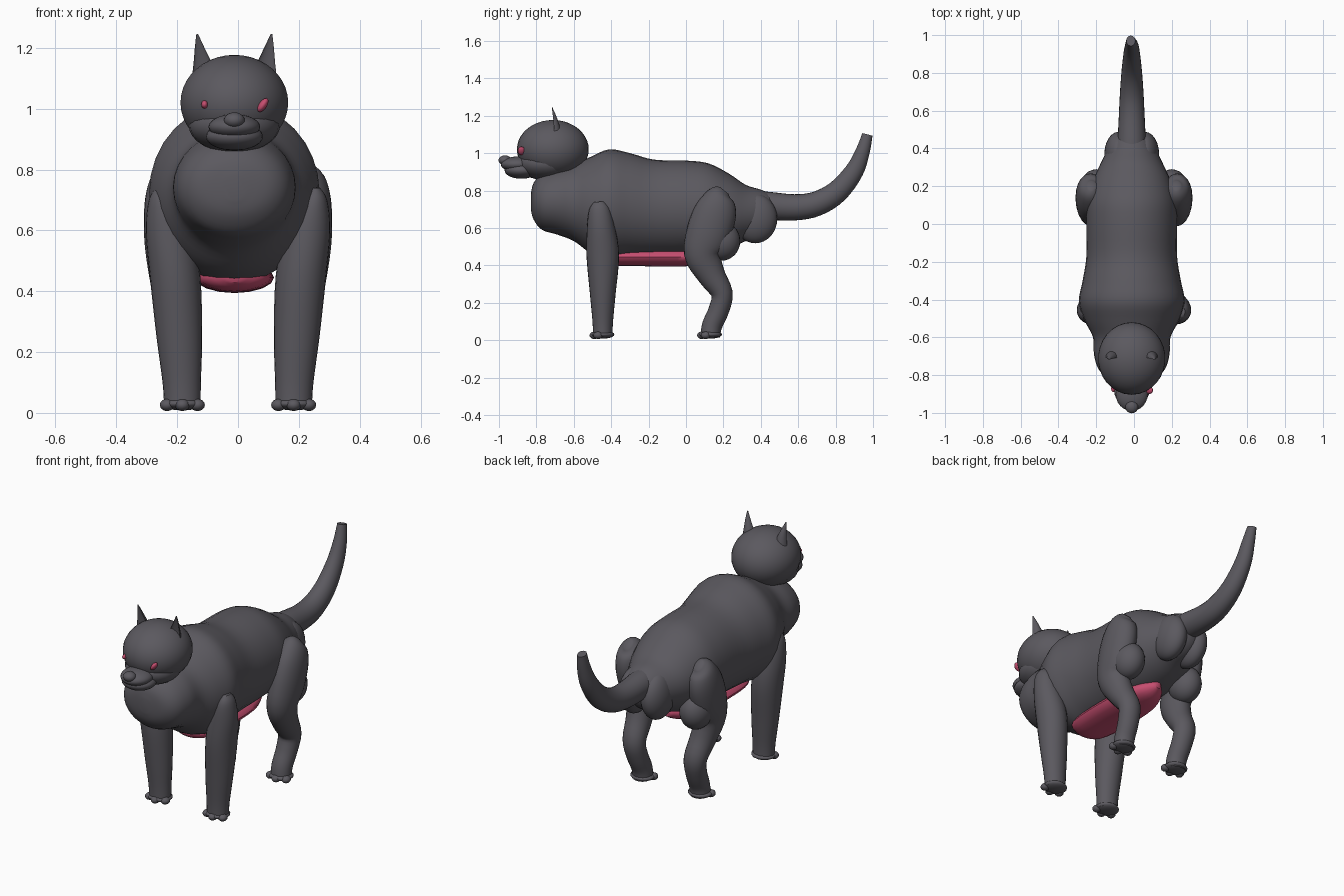
import bpy, bmesh, math
from mathutils import Vector

cube = bpy.data.objects.get("Cube")
if cube:
    bpy.data.objects.remove(cube, do_unlink=True)


def material(name, rgb):
    m = bpy.data.materials.new(name)
    m.use_nodes = True
    m.diffuse_color = (*rgb, 1)
    m.node_tree.nodes["Principled BSDF"].inputs["Base Color"].default_value = (*rgb, 1)
    return m


FUR = material("dark grey fur", (0.105, 0.1, 0.115))
PINK = material("rose pink", (0.56, 0.075, 0.16))
MID = -0.012  # the body sits slightly off the centre line


def finish(bm, name, mat):
    bmesh.ops.recalc_face_normals(bm, faces=bm.faces)
    me = bpy.data.meshes.new(name)
    bm.to_mesh(me)
    bm.free()
    me.materials.append(mat)
    ob = bpy.data.objects.new(name, me)
    bpy.context.collection.objects.link(ob)
    bpy.ops.object.select_all(action='DESELECT')
    ob.select_set(True)
    bpy.context.view_layer.objects.active = ob
    bpy.ops.object.shade_smooth_by_angle(angle=math.radians(50))
    return ob


def smooth_rows(rows, steps):
    """Catmull-Rom interpolation through rows of numbers."""
    out = []
    last = len(rows) - 1
    for i in range(last):
        a, b, c, d = rows[max(i - 1, 0)], rows[i], rows[i + 1], rows[min(i + 2, last)]
        for k in range(steps):
            t = k / steps
            out.append([q + 0.5 * t * (r - p + t * (2 * p - 5 * q + 4 * r - s + t * (3 * (q - r) + s - p)))
                        for p, q, r, s in zip(a, b, c, d)])
    return out + [list(rows[-1])]


def loft(name, mat, rows, upright=False, sides=24, steps=4, dent=1.0):
    """Skin ellipses along a path; rows are x, y, z, half width, half depth."""
    rows = smooth_rows(rows, steps)
    bm = bmesh.new()
    rings = []
    for i, (x, y, z, rx, rv) in enumerate(rows):
        lo, hi = rows[max(i - 1, 0)], rows[min(i + 1, len(rows) - 1)]
        tangent = Vector((0, hi[1] - lo[1], hi[2] - lo[2])).normalized()
        v = Vector((0, 0, 1)) if upright else tangent.cross(Vector((1, 0, 0)))
        ring = []
        for k in range(sides):
            a = 2 * math.pi * k / sides
            s = math.sin(a)
            offset = v * rv * (s * dent if s < 0 else s)
            ring.append(bm.verts.new(Vector((x + rx * math.cos(a), y, z)) + offset))
        rings.append(ring)
    for r, q in zip(rings, rings[1:]):
        for k in range(sides):
            n = (k + 1) % sides
            bm.faces.new((r[k], r[n], q[n], q[k]))
    bm.faces.new(rings[0])
    bm.faces.new(rings[-1])
    return finish(bm, name, mat)


def ball(name, mat, centre, radii, tilt=0, detail=16):
    bm = bmesh.new()
    bmesh.ops.create_uvsphere(bm, u_segments=detail * 3 // 2, v_segments=detail, radius=1)
    ob = finish(bm, name, mat)
    ob.location, ob.scale, ob.rotation_euler = centre, radii, (0, tilt, 0)
    return ob


# Torso from chest to rump: y, bottom, top, half width
torso = [(-0.83, 0.70, 0.78, 0.03), (-0.815, 0.645, 0.84, 0.12), (-0.77, 0.59, 0.89, 0.175),
         (-0.69, 0.565, 0.92, 0.2), (-0.6, 0.53, 0.94, 0.205), (-0.51, 0.465, 0.98, 0.25),
         (-0.41, 0.43, 1.02, 0.28), (-0.3, 0.44, 1.0, 0.26), (-0.17, 0.445, 0.965, 0.24),
         (0.0, 0.45, 0.96, 0.24), (0.12, 0.46, 0.945, 0.235), (0.23, 0.49, 0.89, 0.205),
         (0.32, 0.53, 0.83, 0.165), (0.4, 0.56, 0.805, 0.125), (0.45, 0.6, 0.78, 0.09),
         (0.475, 0.65, 0.75, 0.04)]
loft("torso", FUR, [(MID, y, (lo + hi) / 2, w, (hi - lo) / 2) for y, lo, hi, w in torso],
     upright=True, sides=32)

# Belly patch with a flat underside
loft("belly_patch", PINK, [(MID, -0.46, 0.45, 0.03, 0.02), (MID, -0.4, 0.445, 0.11, 0.045),
                           (MID, -0.2, 0.445, 0.13, 0.05), (MID, 0.0, 0.445, 0.12, 0.05),
                           (MID, 0.12, 0.45, 0.08, 0.045), (MID, 0.19, 0.46, 0.02, 0.02)],
     upright=True, sides=16)

# Tail
loft("tail", FUR, [(MID, 0.3, 0.73, 0.075, 0.07), (MID, 0.42, 0.72, 0.075, 0.075),
                   (MID, 0.58, 0.71, 0.068, 0.07), (MID, 0.7, 0.73, 0.062, 0.066),
                   (MID, 0.81, 0.795, 0.054, 0.06), (MID, 0.9, 0.905, 0.044, 0.05),
                   (MID, 0.945, 1.01, 0.035, 0.038), (MID - 0.005, 0.97, 1.1, 0.024, 0.028)])

# Head and muzzle
ball("head", FUR, (MID, -0.712, 1.02), (0.178, 0.192, 0.157), detail=20)
ball("cheeks", FUR, (MID, -0.75, 0.945), (0.15, 0.15, 0.09))
ball("lower_jaw", FUR, (MID, -0.88, 0.908), (0.094, 0.09, 0.045))
ball("upper_muzzle", FUR, (MID, -0.9, 0.94), (0.085, 0.09, 0.042))
ball("nose", FUR, (MID, -0.968, 0.962), (0.034, 0.034, 0.026))

# Eyes, the left one larger and slanted
ball("right_eye", PINK, (-0.11, -0.872, 1.014), (0.011, 0.018, 0.013), detail=10)
ball("left_eye", PINK, (0.082, -0.88, 1.012), (0.013, 0.02, 0.026), tilt=0.6, detail=10)


def foot(label, x, y):
    ball(label + "_paw", FUR, (x, y, 0.03), (0.068, 0.062, 0.022), detail=10)
    for i, dx in enumerate((-0.05, 0, 0.05)):
        ball(f"{label}_toe_{i + 1}", FUR, (x + dx, y - 0.045 + abs(dx) * 0.4, 0.026),
             (0.024, 0.026, 0.02), detail=8)


for side, s in (("right", -1), ("left", 1)):
    # Ears, hollow at the front and leaning outwards
    loft(side + "_ear", FUR, [(MID + s * 0.098, -0.705, 1.1, 0.042, 0.04),
                              (MID + s * 0.104, -0.707, 1.15, 0.03, 0.03),
                              (MID + s * 0.114, -0.712, 1.2, 0.016, 0.017),
                              (MID + s * 0.122, -0.718, 1.245, 0.003, 0.003)],
         sides=16, steps=2, dent=-0.35)

    # Front leg
    loft(side + "_front_leg", FUR, [(s * 0.255, -0.465, 0.74, 0.015, 0.025),
                                    (s * 0.248, -0.463, 0.7, 0.045, 0.055),
                                    (s * 0.228, -0.455, 0.6, 0.075, 0.075),
                                    (s * 0.207, -0.445, 0.45, 0.083, 0.087),
                                    (s * 0.193, -0.445, 0.25, 0.075, 0.069),
                                    (s * 0.185, -0.445, 0.1, 0.063, 0.055),
                                    (s * 0.183, -0.445, 0.02, 0.06, 0.052)])
    foot(side + "_front", s * 0.183, -0.445)

    # Hind leg with bent hock
    loft(side + "_hind_leg", FUR, [(s * 0.225, 0.205, 0.8, 0.02, 0.03),
                                   (s * 0.227, 0.185, 0.77, 0.06, 0.075),
                                   (s * 0.23, 0.16, 0.69, 0.077, 0.112),
                                   (s * 0.23, 0.12, 0.57, 0.078, 0.118),
                                   (s * 0.22, 0.09, 0.46, 0.074, 0.1),
                                   (s * 0.205, 0.135, 0.35, 0.068, 0.075),
                                   (s * 0.195, 0.192, 0.25, 0.063, 0.058),
                                   (s * 0.188, 0.175, 0.16, 0.058, 0.055),
                                   (s * 0.183, 0.14, 0.08, 0.056, 0.054),
                                   (s * 0.183, 0.13, 0.02, 0.056, 0.052)])
    foot(side + "_hind", s * 0.183, 0.13)
    ball(side + "_thigh_muscle", FUR, (s * 0.2, 0.19, 0.53), (0.085, 0.1, 0.105))
    ball(side + "_buttock", FUR, (MID + s * 0.07, 0.37, 0.65), (0.075, 0.118, 0.132))
